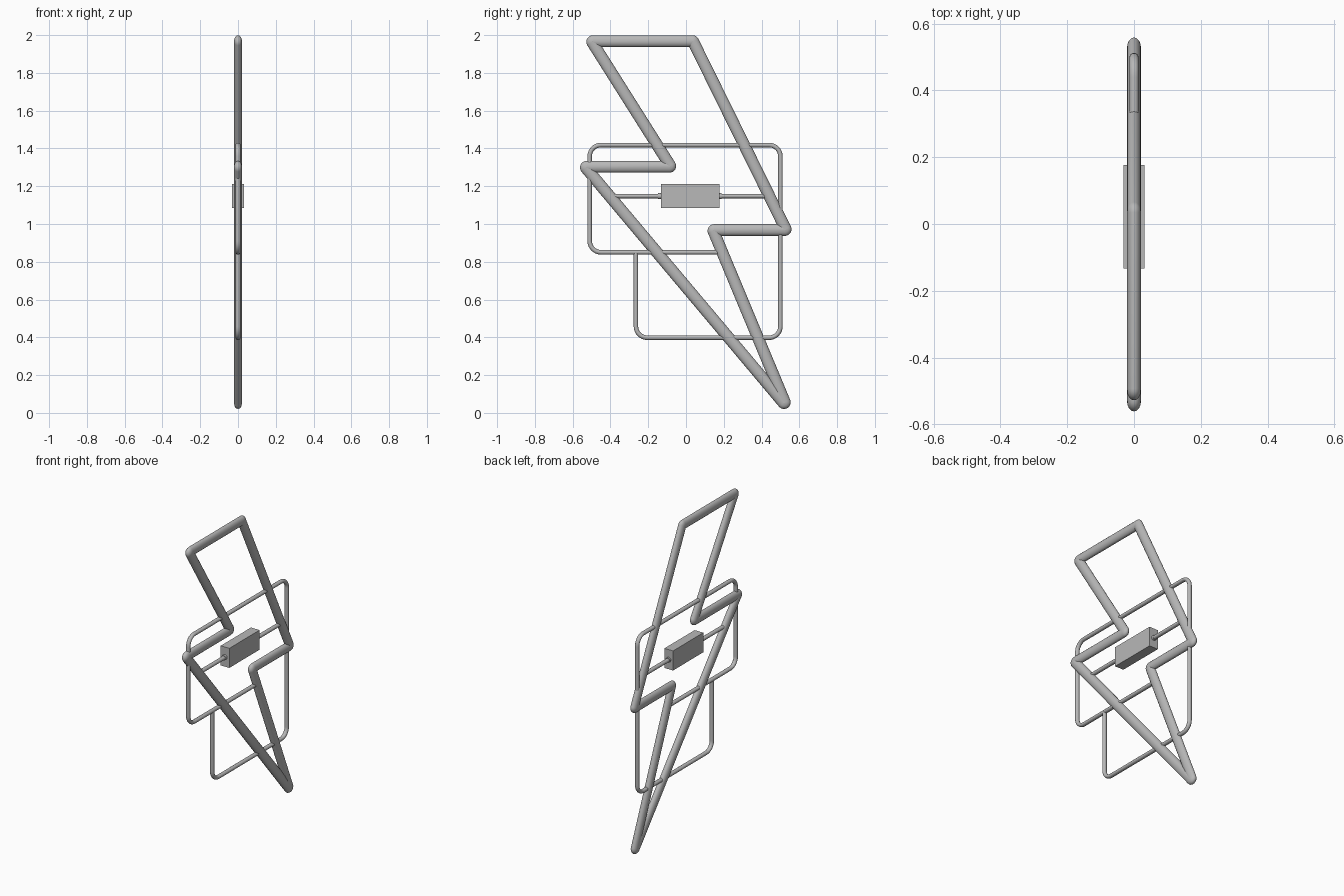
import bpy, bmesh, math
from mathutils import Vector

cube = bpy.data.objects.get("Cube")
if cube:
    bpy.data.objects.remove(cube, do_unlink=True)

grey = bpy.data.materials.new("plain grey")
grey.use_nodes = True
colour = (0.48, 0.48, 0.48, 1)
grey.diffuse_color = colour
grey.node_tree.nodes["Principled BSDF"].inputs["Base Color"].default_value = colour


def add_object(name, bm, smooth=True):
    bmesh.ops.recalc_face_normals(bm, faces=bm.faces)
    mesh = bpy.data.meshes.new(name)
    bm.to_mesh(mesh)
    bm.free()
    mesh.materials.append(grey)
    obj = bpy.data.objects.new(name, mesh)
    bpy.context.collection.objects.link(obj)
    if smooth:
        bpy.ops.object.select_all(action='DESELECT')
        obj.select_set(True)
        bpy.context.view_layer.objects.active = obj
        bpy.ops.object.shade_smooth_by_angle(angle=math.radians(50))
    return obj


def rounded_path(corners, radius, closed, steps=8):
    """Points and tangents in the y-z plane with an arc at every corner."""
    pts = [Vector(c) for c in corners]
    n = len(pts)
    out = []
    for i, p in enumerate(pts):
        if not closed and i in (0, n - 1):
            a, b = (p, pts[1]) if i == 0 else (pts[i - 1], p)
            out.append((p, (b - a).normalized()))
            continue
        d0 = (p - pts[i - 1]).normalized()
        d1 = (pts[(i + 1) % n] - p).normalized()
        turn = d0.x * d1.y - d0.y * d1.x
        side = 1 if turn > 0 else -1
        angle = math.atan2(turn, d0.dot(d1))
        setback = radius * math.tan(abs(angle) / 2)
        centre = p - d0 * setback + Vector((-d0.y, d0.x)) * side * radius
        for k in range(steps + 1):
            t = angle * k / steps
            d = Vector((d0.x * math.cos(t) - d0.y * math.sin(t),
                        d0.x * math.sin(t) + d0.y * math.cos(t)))
            out.append((centre - Vector((-d.y, d.x)) * side * radius, d))
    return out


def tube(name, corners, depth, width, radius=0.01, closed=False, sides=16):
    """Sweep an oval section along a path lying in the plane x = 0."""
    bm = bmesh.new()
    rings = []
    for p, d in rounded_path(corners, radius, closed):
        ring = []
        for k in range(sides):
            a = 2 * math.pi * k / sides
            q = p + Vector((-d.y, d.x)) * math.sin(a) * width
            ring.append(bm.verts.new((math.cos(a) * depth, q.x, q.y)))
        rings.append(ring)
    pairs = list(zip(rings, rings[1:]))
    if closed:
        pairs.append((rings[-1], rings[0]))
    else:
        bm.faces.new(rings[0])
        bm.faces.new(rings[-1])
    for r, s in pairs:
        for k in range(sides):
            j = (k + 1) % sides
            bm.faces.new((r[k], r[j], s[j], s[k]))
    return add_object(name, bm)


# Lightning bolt outline
tube("bolt_frame",
     [(-0.50, 1.968), (0.037, 1.968), (0.53, 0.968), (0.143, 0.968),
      (0.533, 0.033), (-0.535, 1.303), (-0.08, 1.303)],
     0.021, 0.031, radius=0.004, closed=True)

# Thin supporting wires
WIRE = (0.0135, 0.012)
tube("support_wire",
     [(0.19, 0.85), (-0.51, 0.85), (-0.51, 1.418), (0.50, 1.418),
      (0.50, 0.398), (-0.265, 0.398), (-0.265, 0.85)],
     *WIRE, radius=0.06)
tube("left_cross_wire", [(-0.40, 1.148), (-0.12, 1.148)], *WIRE)
tube("right_cross_wire", [(0.16, 1.148), (0.44, 1.148)], *WIRE)

# Collars where the cross wires enter the box
for name, y in (("front_collar", -0.14), ("back_collar", 0.18)):
    tube(name, [(y - 0.008, 1.148), (y + 0.008, 1.148)], 0.016, 0.016)

# Central box
bm = bmesh.new()
bmesh.ops.create_cube(bm, size=1)
bmesh.ops.scale(bm, vec=(0.062, 0.31, 0.127), verts=bm.verts)
bmesh.ops.translate(bm, vec=(0, 0.022, 1.149), verts=bm.verts)
add_object("power_box", bm, smooth=False)
